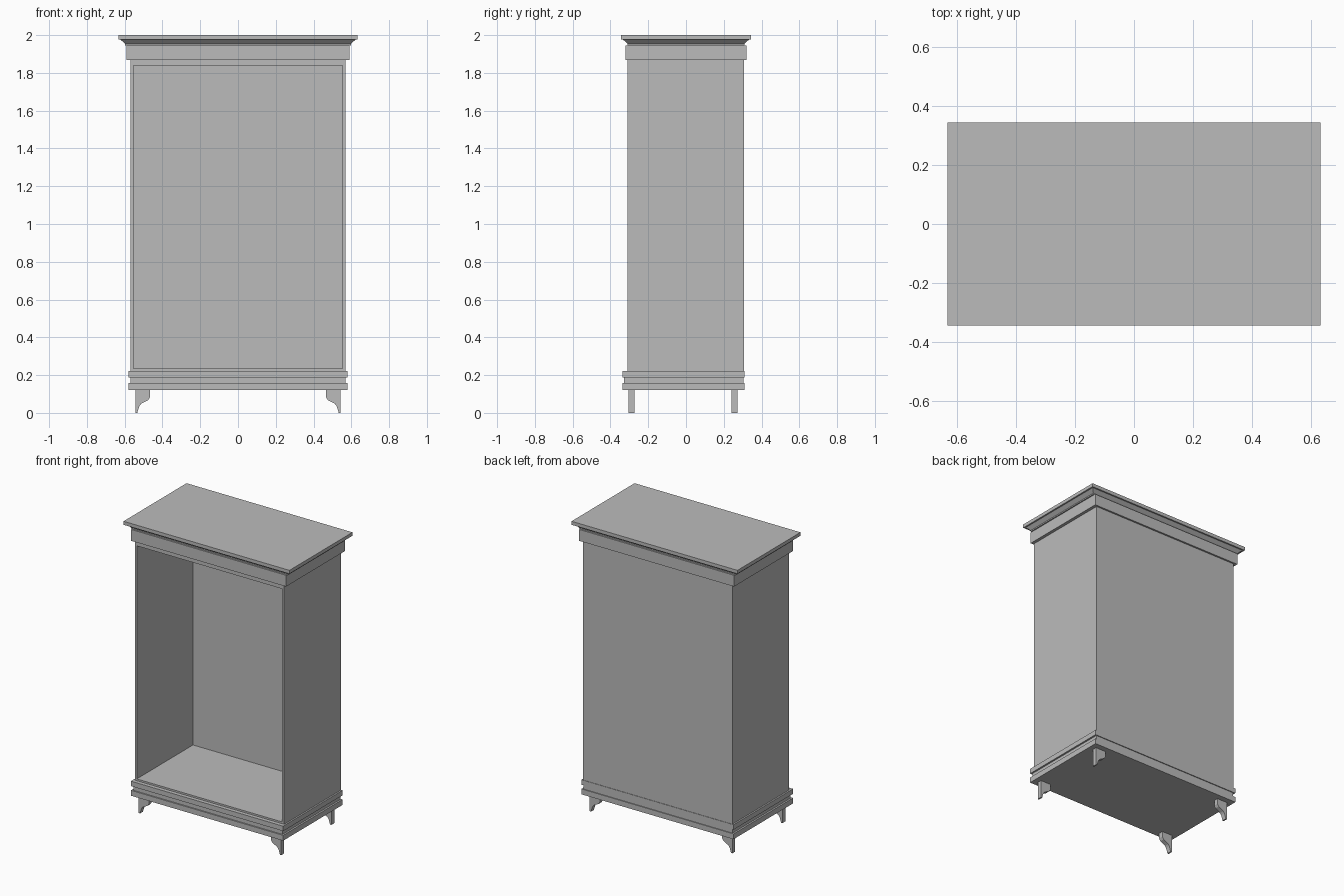
import bpy
import bmesh

if "Cube" in bpy.data.objects:
    bpy.data.objects.remove(bpy.data.objects["Cube"], do_unlink=True)

# One flat grey for the whole cabinet
grey = bpy.data.materials.new("plain grey")
grey.use_nodes = True
COLOUR = (0.5, 0.5, 0.5, 1)
grey.diffuse_color = COLOUR
grey.node_tree.nodes["Principled BSDF"].inputs["Base Color"].default_value = COLOUR


def finish(name, bm):
    bmesh.ops.recalc_face_normals(bm, faces=bm.faces)
    mesh = bpy.data.meshes.new(name)
    bm.to_mesh(mesh)
    bm.free()
    mesh.materials.append(grey)
    obj = bpy.data.objects.new(name, mesh)
    bpy.context.collection.objects.link(obj)
    return obj


def stack(name, levels):
    """Rectangular moulding: each level is (half width, front, back, height)."""
    bm = bmesh.new()
    rings = [[bm.verts.new(p) for p in
              ((-w, f, z), (w, f, z), (w, b, z), (-w, b, z))]
             for w, f, b, z in levels]
    bm.faces.new(rings[0])
    bm.faces.new(rings[-1])
    for low, high in zip(rings, rings[1:]):
        for i in range(4):
            j = (i + 1) % 4
            bm.faces.new((low[i], low[j], high[j], high[i]))
    return finish(name, bm)


def box(name, w, f, b, z0, z1):
    return stack(name, [(w, f, b, z0), (w, f, b, z1)])


# Open-fronted carcass: a box whose front is inset and pushed back
W, FRONT, BACK, Z0, Z1 = 0.569, -0.31, 0.308, 0.222, 1.87
carcass = box("carcass", W, FRONT, BACK, Z0, Z1)
bm = bmesh.new()
bm.from_mesh(carcass.data)
bm.faces.ensure_lookup_table()
front = min(bm.faces, key=lambda f: f.calc_center_median().y)
bmesh.ops.inset_region(bm, faces=[front], thickness=0.021)
for v in front.verts:
    v.co.z = 0.234 if v.co.z < 1 else 1.839
inner = bmesh.ops.extrude_discrete_faces(bm, faces=[front])["faces"][0]
for v in inner.verts:
    v.co.y = 0.302
bm.to_mesh(carcass.data)
bm.free()

# Plinth: two rails with a recessed band between them
box("plinth_lower_rail", 0.58, -0.337, 0.311, 0.122, 0.159)
box("plinth_band", 0.568, -0.328, 0.305, 0.159, 0.188)
box("plinth_upper_rail", 0.58, -0.337, 0.311, 0.188, 0.222)

# Cornice: frieze, flared moulding and top board
box("frieze", 0.59, -0.32, 0.32, 1.868, 1.946)
stack("cornice_moulding", [(0.598, -0.31, 0.31, 1.946), (0.598, -0.31, 0.31, 1.954),
                           (0.622, -0.333, 0.333, 1.976)])
box("top_board", 0.632, -0.343, 0.343, 1.976, 2.0)

# Bracket feet: a scrolled profile, extruded and mirrored
PROFILE = [(0.543, 0.122), (0.465, 0.122), (0.465, 0.085), (0.475, 0.068),
           (0.495, 0.058), (0.513, 0.048), (0.522, 0.036), (0.53, 0.012),
           (0.533, 0), (0.543, 0)]
for depth, y in (("front", -0.305), ("back", 0.24)):
    for side, s in (("left", 1), ("right", -1)):
        bm = bmesh.new()
        face = bm.faces.new([bm.verts.new((s * x, y, z)) for x, z in PROFILE])
        grown = bmesh.ops.extrude_face_region(bm, geom=[face], use_keep_orig=True)
        for v in grown["geom"]:
            if isinstance(v, bmesh.types.BMVert):
                v.co.y += 0.032
        finish(f"{depth}_{side}_foot", bm)
